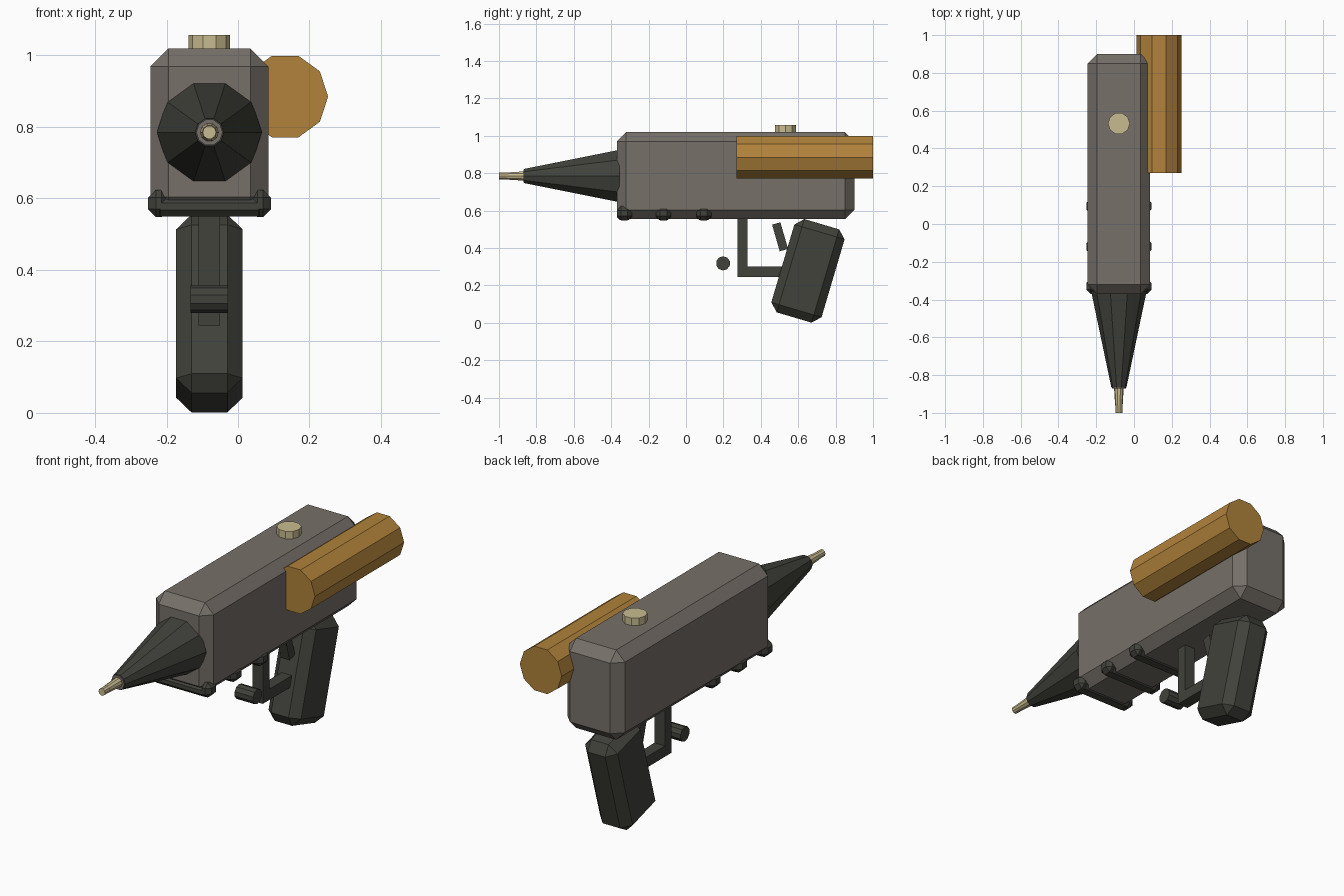
import bpy, bmesh, math
from mathutils import Matrix

if "Cube" in bpy.data.objects:
    bpy.data.objects.remove(bpy.data.objects["Cube"])

CX = -0.08  # centre plane of the tool


def material(name, rgb):
    m = bpy.data.materials.new(name)
    m.diffuse_color = (*rgb, 1)
    m.use_nodes = True
    m.node_tree.nodes["Principled BSDF"].inputs["Base Color"].default_value = m.diffuse_color
    return m


TAUPE = material("taupe_metal", (0.18, 0.16, 0.14))
DARK = material("dark_grip", (0.054, 0.054, 0.045))
ORANGE = material("orange_brass", (0.44, 0.225, 0.043))
PALE = material("pale_gold", (0.58, 0.50, 0.28))


def finish(name, bm, mat):
    bmesh.ops.recalc_face_normals(bm, faces=bm.faces)
    me = bpy.data.meshes.new(name)
    bm.to_mesh(me)
    bm.free()
    me.materials.append(mat)
    ob = bpy.data.objects.new(name, me)
    bpy.context.collection.objects.link(ob)
    return ob


def box(name, centre, size, mat, bevel=0, tilt=0):
    bm = bmesh.new()
    bmesh.ops.create_cube(bm, size=1, matrix=Matrix.Diagonal((*size, 1)))
    if bevel:
        bmesh.ops.bevel(bm, geom=bm.edges[:], offset=bevel, segments=1,
                        affect='EDGES', profile=0.5)
    bm.transform(Matrix.Translation(centre) @ Matrix.Rotation(math.radians(tilt), 4, 'X'))
    return finish(name, bm, mat)


def tube(name, axis, centre, r0, r1, length, mat, sides=10):
    """Frustum along an axis; r0 at the low end, r1 at the high end."""
    bm = bmesh.new()
    bmesh.ops.create_cone(bm, cap_ends=True, segments=sides,
                          radius1=r0, radius2=r1, depth=length)
    # put a corner on the local x axis
    v = bm.verts[:][0].co
    bm.transform(Matrix.Rotation(-math.atan2(v.y, v.x), 4, 'Z'))
    turn = {'X': Matrix.Rotation(math.pi / 2, 4, 'Y'),
            'Y': Matrix.Rotation(-math.pi / 2, 4, 'X'),
            'Z': Matrix.Identity(4)}[axis]
    bm.transform(Matrix.Translation(centre) @ turn)
    return finish(name, bm, mat)


# Main housing
box("body", (CX, 0.265, 0.787), (0.33, 1.27, 0.465), TAUPE, 0.05)

# Nose cone and nozzle
tube("nose_cone", 'Y', (CX, -0.61, 0.785), 0.04, 0.147, 0.51, DARK)
tube("nose_collar", 'Y', (CX, -0.866, 0.785), 0.037, 0.037, 0.008, TAUPE)
tube("nozzle", 'Y', (CX, -0.91, 0.785), 0.02, 0.026, 0.10, PALE)
tube("nozzle_tip", 'Y', (CX, -0.975, 0.785), 0.019, 0.019, 0.05, PALE)

# Side canister and top knob
tube("side_canister", 'Y', (0.132, 0.635, 0.885), 0.12, 0.12, 0.73, ORANGE)
tube("top_knob", 'Z', (CX, 0.532, 1.035), 0.058, 0.058, 0.046, PALE)

# Cross clamps under the housing, with raised ends
for i, y in enumerate((-0.33, -0.12, 0.095)):
    box(f"clamp_bar_{i}", (CX, y, 0.577), (0.31, 0.08, 0.056), DARK, 0.018)
    for side in (-1, 1):
        box(f"clamp_end_{i}_{'left' if side < 0 else 'right'}",
            (CX + side * 0.142, y, 0.586), (0.06, 0.08, 0.076), DARK, 0.022)

# Handle, trigger and guard
box("grip", (CX, 0.652, 0.278), (0.186, 0.28, 0.52), DARK, 0.043, -16.5)
box("trigger", (CX, 0.503, 0.46), (0.05, 0.046, 0.148), DARK, 0, 16)
box("guard_post", (CX, 0.302, 0.41), (0.06, 0.055, 0.33), DARK)
box("guard_base", (CX, 0.43, 0.273), (0.06, 0.31, 0.056), DARK)
tube("front_pin", 'X', (CX, 0.198, 0.318), 0.038, 0.038, 0.105, DARK)
